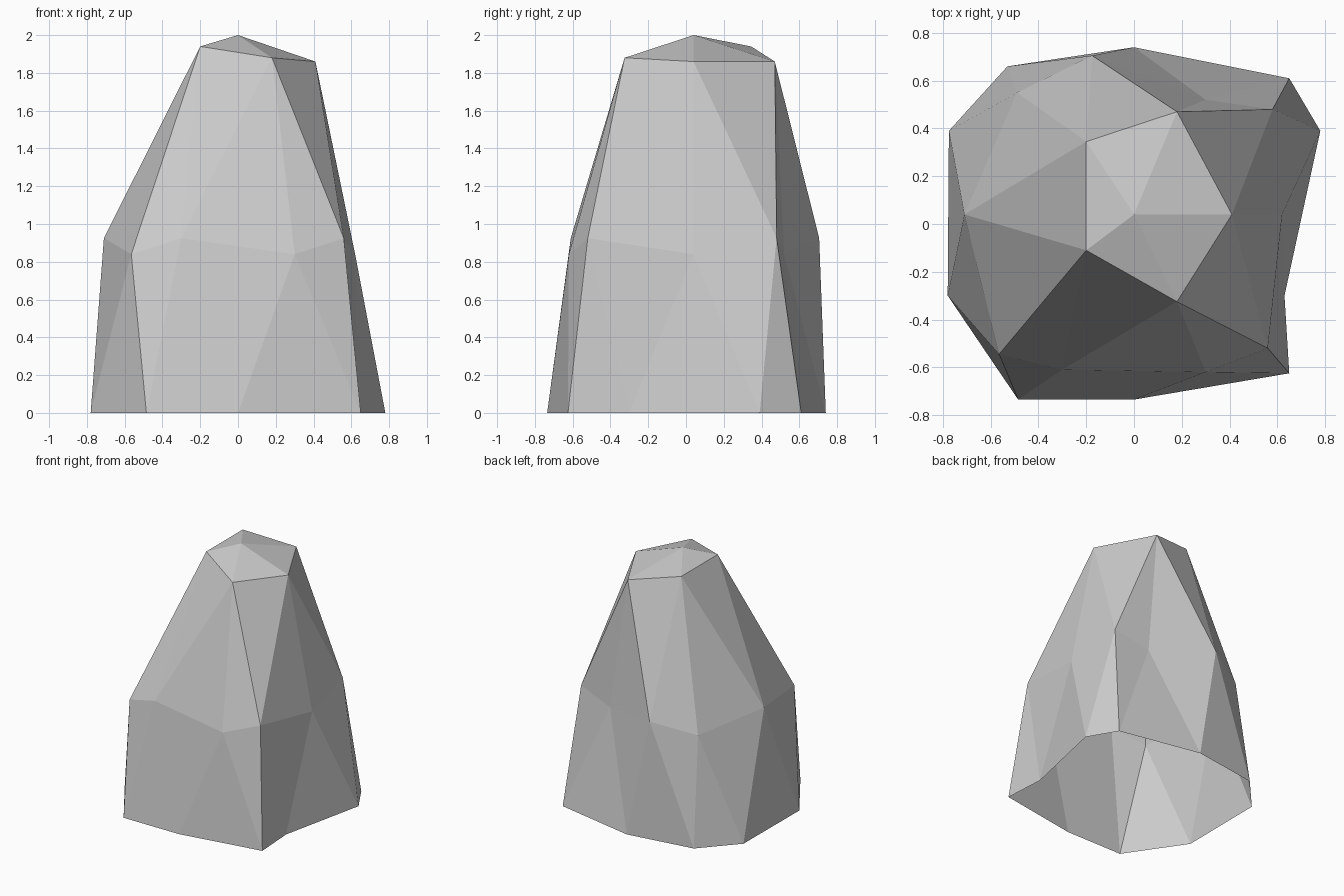
import bpy, bmesh

if "Cube" in bpy.data.objects:
    bpy.data.objects.remove(bpy.data.objects["Cube"])

# Faceted boulder: an open-bottomed dome laid out like half an icosphere,
# as horizontal rings listed counter-clockwise starting from +x.
crown = [(0.41, 0.04, 1.86), (0.18, 0.47, 1.86), (-0.2, 0.345, 1.94),
         (-0.2, -0.11, 1.94), (0.18, -0.325, 1.88)]
waist = [(0.62, 0.04), (0.58, 0.48), (0.30, 0.52), (-0.175, 0.705), (-0.49, 0.55),
         (-0.71, 0.04), (-0.565, -0.545), (-0.30, -0.61), (0.30, -0.62), (0.56, -0.52)]
base = [(0.78, 0.39), (0.65, 0.61), (0.0, 0.74), (-0.53, 0.66), (-0.775, 0.39),
        (-0.78, -0.30), (-0.485, -0.735), (0.0, -0.735), (0.65, -0.625), (0.63, -0.30)]

bm = bmesh.new()
apex = bm.verts.new((0, 0.04, 2))
t = [bm.verts.new(p) for p in crown]
# Waist heights alternate
m = [bm.verts.new((x, y, 0.925 if j % 2 else 0.84)) for j, (x, y) in enumerate(waist)]
b = [bm.verts.new((x, y, 0)) for x, y in base]

# Cap and shoulder facets
for k in range(5):
    nxt = t[(k + 1) % 5]
    bm.faces.new((apex, t[k], nxt))
    bm.faces.new((t[k], m[2 * k - 1], m[2 * k]))
    bm.faces.new((t[k], m[2 * k], m[2 * k + 1]))
    bm.faces.new((t[k], m[2 * k + 1], nxt))

# Lower wall facets
for j in range(10):
    bm.faces.new((m[j], b[j - 1], b[j]))
    bm.faces.new((m[j], b[j], m[(j + 1) % 10]))

mesh = bpy.data.meshes.new("boulder")
bm.to_mesh(mesh)
bm.free()
bpy.context.collection.objects.link(bpy.data.objects.new("boulder", mesh))
